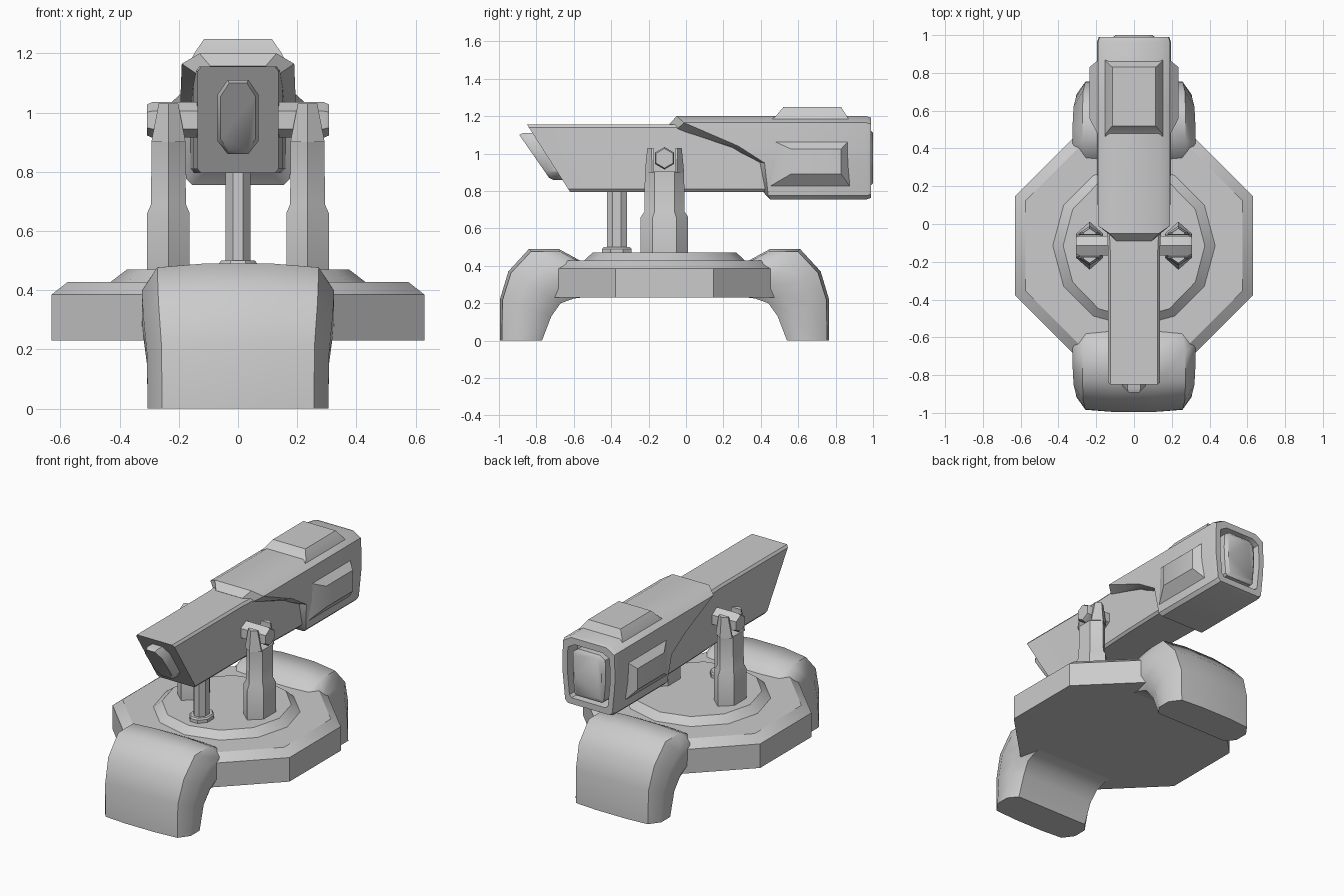
import bpy, bmesh, math
from mathutils import Vector

if "Cube" in bpy.data.objects:
    bpy.data.objects.remove(bpy.data.objects["Cube"])

CY = -0.115   # centre of the base along y


def loft(name, rings, angle=35):
    """Skin a list of equal-length point rings and cap both ends."""
    bm = bmesh.new()
    vr = [[bm.verts.new(p) for p in r] for r in rings]
    n = len(vr[0])
    for a, b in zip(vr, vr[1:]):
        for i in range(n):
            j = (i + 1) % n
            bm.faces.new((a[i], a[j], b[j], b[i]))
    bm.faces.new(vr[0][::-1])
    bm.faces.new(vr[-1])
    bmesh.ops.recalc_face_normals(bm, faces=bm.faces)
    me = bpy.data.meshes.new(name)
    bm.to_mesh(me)
    bm.free()
    ob = bpy.data.objects.new(name, me)
    bpy.context.collection.objects.link(ob)
    bpy.ops.object.select_all(action='DESELECT')
    ob.select_set(True)
    bpy.context.view_layer.objects.active = ob
    bpy.ops.object.shade_smooth_by_angle(angle=math.radians(angle))
    return ob


def column(name, cx, cy, sides, levels, turn=0.0):
    """Upright polygonal column; levels are (z, rx, ry)."""
    angs = [2 * math.pi * (i + turn) / sides for i in range(sides)]
    return loft(name, [[(cx + rx * math.cos(a), cy + ry * math.sin(a), z)
                        for a in angs] for z, rx, ry in levels])


def mirrored(half):
    """Close a right-hand half outline across x = 0."""
    return half + [(-p[0],) + tuple(p[1:]) for p in reversed(half)]


# octagonal base plate and raised turntable
k = 1 / math.cos(math.pi / 8)
column("base_plate", 0, CY, 8,
       [(.23, .63 * k, .63 * k), (.385, .63 * k, .63 * k), (.428, .575 * k, .575 * k)], .5)
column("turntable", 0, CY, 12, [(.40, .43, .43), (.428, .43, .43), (.47, .375, .385)])

# curved feet: (outer y,z), (inner y,z), half width
leg = [((-.995, 0), (-.77, 0), .305), ((-.995, .22), (-.72, .13), .308),
       ((-.95, .37), (-.67, .20), .32), ((-.84, .49), (-.60, .225), .325),
       ((-.68, .49), (-.56, .23), .325), ((-.57, .43), (-.50, .24), .30)]
section = [(.35, 0), (.84, .05), (1, .35), (1, .75), (.85, 1)]
for name, flip in (("front_foot", False), ("rear_foot", True)):
    rings = []
    for o, i, w in leg:
        o, i = Vector(o), Vector(i)
        half = []
        for fx, t in section:
            p = o.lerp(i, t)
            half.append((fx * w, 2 * CY - p.x if flip else p.x, p.y))
        rings.append(mirrored(half))
    loft(name, rings, 50)

# forked side posts with pivot bolts
for side, s in (("right", 1), ("left", -1)):
    cx = .235 * s
    column(side + "_post", cx, CY, 6,
           [(.45, .083, .127), (.66, .083, .127), (.69, .068, .107), (.905, .066, .105)], .5)
    for end, e in (("front", -1), ("rear", 1)):
        loft(f"{side}_{end}_prong",
             [[(cx, CY + e * yo, z), (cx + h, CY + e * ym, z),
               (cx + h, CY + e * yi, z), (cx - h, CY + e * yi, z), (cx - h, CY + e * ym, z)]
              for z, yo, ym, yi, h in ((.90, .105, .066, .058, .058), (1.03, .092, .07, .06, .033))])
    loft(side + "_pivot_bolt",
         [[(x * s, CY + r * math.sin(a * math.pi / 3), .975 + r * math.cos(a * math.pi / 3))
           for a in range(6)] for x, r in ((.10, .06), (.29, .06), (.308, .052))])

# slim front support with collar
column("front_support", 0, -.37, 8, [(.45, .045, .058), (.82, .045, .058)], .5)
column("support_collar", 0, -.37, 8,
       [(.45, .07, .085), (.49, .07, .085), (.50, .062, .077)], .5)


# barrel with raked nose
def nose_y(z):
    return -.85 + (1.155 - z) * .23 / .36


tube = [(.125, 1.155), (.137, 1.14), (.137, .81), (.125, .795)]
loft("barrel",
     [mirrored([(x, nose_y(z), z) for x, z in tube]),
      mirrored([(x, -.15, z) for x, z in tube]),
      mirrored([(x * 1.1, .1, z) for x, z in tube]),
      mirrored([(x * 1.2, .55, z) for x, z in tube])])

# protruding chamfered lens
lens = [(.035, 1.11), (.07, 1.06), (.07, .905), (.035, .86)]
loft("lens",
     [mirrored([(x, nose_y(z) + .03, z) for x, z in lens]),
      mirrored([(x, nose_y(z) - .05, z) for x, z in lens]),
      mirrored([(x * .85, nose_y(z) - .07, .985 + (z - .985) * .92) for x, z in lens])])

# rear shell with swept front edge and recessed back opening
shell = [(.13, 1.20), (.19, 1.165), (.195, 1.04), (.193, .95), (.175, .775), (.155, .755)]
sweep = [-.05, -.01, .28, .42, .44, .45]


def shell_ring(y, k=1.0, kz=None):
    kz = kz or k
    return mirrored([(x * k, y, .975 + (z - .975) * kz) for x, z in shell])


loft("rear_shell",
     [mirrored([(x * .72, y - .04, .975 + (z - .975) * .81) for (x, z), y in zip(shell, sweep)]),
      mirrored([(x, y, z) for (x, z), y in zip(shell, sweep)]),
      shell_ring(.60), shell_ring(.965), shell_ring(.99, .96),
      shell_ring(.99, .78), shell_ring(.90, .74)])
loft("back_panel", [shell_ring(.88, .60, .68), shell_ring(.985, .60, .68), shell_ring(1.0, .50, .60)])

# raised top hump
loft("top_hump",
     [mirrored([(.155, .46, 1.185), (.155, .87, 1.185)]),
      mirrored([(.148, .48, 1.20), (.148, .86, 1.20)]),
      mirrored([(.115, .52, 1.248), (.115, .83, 1.248)])])

# bulging side panels
for side, s in (("right", 1), ("left", -1)):
    loft(side + "_side_panel",
         [[(x * s, y0, z0), (x * s, y1, z0), (x * s, y1, z1), (x * s, y0, z1)]
          for x, y0, y1, z0, z1 in ((.175, .44, .88, .82, 1.08), (.236, .56, .83, .89, 1.025))])
